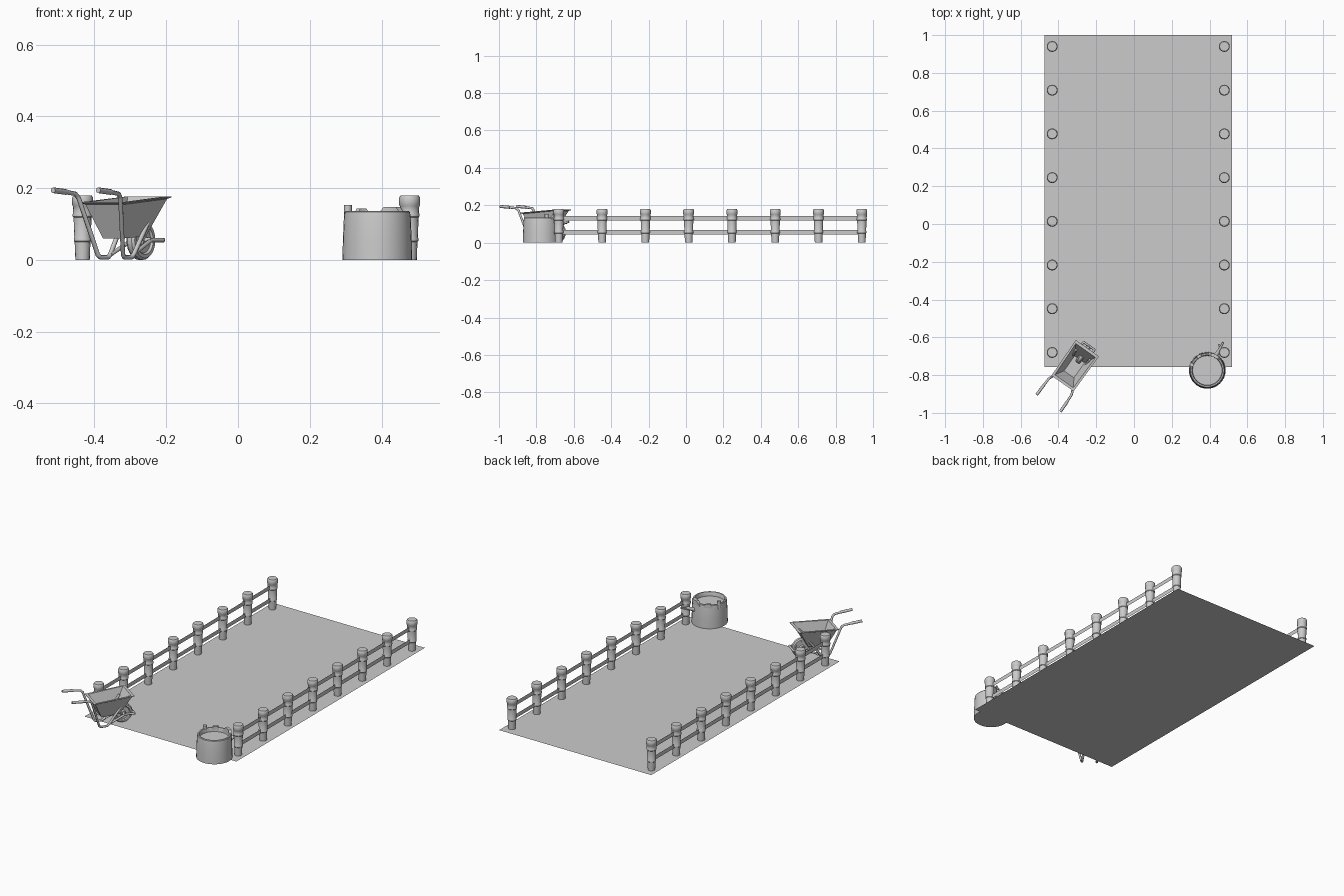
import bpy, bmesh, math
from mathutils import Vector

if "Cube" in bpy.data.objects:
    bpy.data.objects.remove(bpy.data.objects["Cube"])


def mesh_obj(name, verts, faces, smooth=None):
    me = bpy.data.meshes.new(name)
    me.from_pydata([tuple(v) for v in verts], [], faces)
    ob = bpy.data.objects.new(name, me)
    bpy.context.collection.objects.link(ob)
    bm = bmesh.new()
    bm.from_mesh(me)
    bmesh.ops.recalc_face_normals(bm, faces=bm.faces)
    bm.to_mesh(me)
    bm.free()
    if smooth:
        bpy.ops.object.select_all(action='DESELECT')
        ob.select_set(True)
        bpy.context.view_layer.objects.active = ob
        bpy.ops.object.shade_smooth_by_angle(angle=math.radians(smooth))
    return ob


def lathe(name, profile, n, at):
    """Revolve (radius, z) points around z, capping both ends."""
    verts, faces = [], []
    for r, z in profile:
        for i in range(n):
            a = 2 * math.pi * i / n
            verts.append((at[0] + r * math.cos(a), at[1] + r * math.sin(a), at[2] + z))
    for j in range(len(profile) - 1):
        for i in range(n):
            k = (i + 1) % n
            faces.append((j * n + i, j * n + k, (j + 1) * n + k, (j + 1) * n + i))
    faces.append(tuple(range(n)))
    faces.append(tuple(range((len(profile) - 1) * n, len(profile) * n)))
    return mesh_obj(name, verts, faces, 35)


def tube(name, pts, r, radii=None):
    """Round bar along a list of points."""
    cu = bpy.data.curves.new(name, 'CURVE')
    cu.dimensions = '3D'
    cu.bevel_depth = r
    cu.bevel_resolution = 2
    cu.use_fill_caps = True
    sp = cu.splines.new('POLY')
    sp.points.add(len(pts) - 1)
    for i, p in enumerate(pts):
        sp.points[i].co = (*p, 1)
        sp.points[i].radius = radii[i] if radii else 1
    ob = bpy.data.objects.new(name, cu)
    bpy.context.collection.objects.link(ob)
    return ob


# Flat ground panel
mesh_obj("ground_panel", [(-.473, -.757, 0), (.52, -.757, 0), (.52, 1, 0), (-.473, 1, 0)],
         [(0, 1, 2, 3)])

# Fences: tapered posts with binding rings, joined by flat rails
Y0, Y1, N = -.68, .94, 8
post = [(.020, 0), (.022, .05), (.0245, .053), (.0245, .06), (.023, .063),
        (.025, .118), (.0275, .121), (.0275, .128), (.026, .131),
        (.027, .15), (.029, .153), (.029, .174), (.025, .18)]
for x, side in ((-.433, "left"), (.478, "right")):
    for i in range(N):
        y = Y0 + (Y1 - Y0) * i / (N - 1)
        lathe(f"{side}_fence_post", post, 16, (x, y, 0))
    for z in (.045, .12):
        mesh_obj(f"{side}_fence_rail",
                 [(x, Y0, z), (x, Y1, z), (x, Y1, z + .024), (x, Y0, z + .024)], [(0, 1, 2, 3)])

# Wheelbarrow frame of reference: u forward, v right
F, R, O = Vector((.577, .817, 0)), Vector((.817, -.577, 0)), Vector((-.312, -.75, 0))


def W(u, v, z):
    return O + F * u + R * v + Vector((0, 0, z))


# Tub: flared open tray with a flat rim and inner wall
def ring(ub, uf, vb, vf, zb, zf):
    return [W(ub, -vb, zb), W(ub, vb, zb), W(uf, vf, zf), W(uf, -vf, zf)]


loops = [ring(-.06, .045, .036, .036, .06, .066),
         ring(-.105, .102, .064, .068, .154, .17),
         ring(-.115, .113, .072, .075, .158, .174),
         ring(-.115, .113, .072, .075, .161, .177),
         ring(-.101, .098, .060, .064, .161, .177),
         ring(-.056, .041, .032, .032, .066, .072)]
tv = [p for l in loops for p in l]
tf = [(j * 4 + i, j * 4 + (i + 1) % 4, (j + 1) * 4 + (i + 1) % 4, (j + 1) * 4 + i)
      for j in range(5) for i in range(4)]
mesh_obj("barrow_tub", tv, tf + [(0, 1, 2, 3), (20, 21, 22, 23)])

# Handles running down into feet and forward to the tub; axle arms
for s, side in ((-1, "left"), (1, "right")):
    tube(f"{side}_barrow_frame",
         [W(-.19, s * .076, .19), W(-.14, s * .074, .184), W(-.128, s * .071, .172),
          W(-.075, s * .043, .014), W(-.065, s * .041, .007), W(-.03, s * .04, .007),
          W(-.02, s * .04, .014), W(.07, s * .045, .14)], .0065)
    tube(f"{side}_barrow_grip", [W(-.243, s * .077, .194), W(-.18, s * .076, .189)], .008)
    tube(f"{side}_axle_arm", [W(-.02, s * .038, .015), W(.075, s * .032, .055),
                             W(.128, s * .036, .055)], .006)
tube("front_crossbar", [W(.128, -.039, .055), W(.128, .039, .055)], .006)
tube("wheel_axle", [W(.072, -.036, .055), W(.072, .036, .055)], .007)

# Wheel: lathed tyre with recessed disc, turned onto its axle
wheel = lathe("barrow_wheel", [(.012, -.016), (.016, -.008), (.036, -.008), (.040, -.014), (.050, -.014),
                              (.055, -.007), (.055, .007), (.050, .014), (.040, .014),
                              (.036, .008), (.016, .008), (.012, .016)], 24, (0, 0, 0))
wheel.rotation_mode = 'QUATERNION'
wheel.rotation_quaternion = R.to_track_quat('Z', 'Y')
wheel.location = W(.072, 0, .055)

# Round basin with a shallow recessed top
B = (.388, -.775, 0)
lathe("basin", [(.097, 0), (.096, .05), (.093, .12), (.091, .133), (.088, .136),
                (.081, .136), (.079, .132), (.078, .112)], 32, B)


def rim_block(name, a0, a1, r0, r1, z0, z1, n=8):
    """Arched raised segment following the basin rim."""
    v, f = [], []
    for i in range(n + 1):
        a = math.radians(a0 + (a1 - a0) * i / n)
        h = z0 + (z1 - z0) * min(1, 3 * min(i, n - i) / n + .25)
        for r, z in ((r0, z0), (r1, z0), (r1, h), (r0, h)):
            v.append((B[0] + r * math.cos(a), B[1] + r * math.sin(a), z))
    for i in range(n):
        for k in range(4):
            m = (k + 1) % 4
            f.append((i * 4 + k, i * 4 + m, i * 4 + 4 + m, i * 4 + 4 + k))
    mesh_obj(name, v, f + [(0, 1, 2, 3), tuple(range(n * 4, n * 4 + 4))], 35)


# Raised lip by the spout, and a small ear opposite
rim_block("basin_lip", 35, 90, .078, .095, .12, .148)
rim_block("basin_rear_lip", 105, 135, .078, .094, .12, .143)
tube("basin_ear", [(.306, -.745, .11), (.306, -.745, .153)], .011)

# Spout pointing back from the basin, with a forked end
tube("basin_spout", [(.43, -.70, .085), (.452, -.668, .1), (.46, -.648, .106)], .012, [1, .8, .6])
tube("spout_prong_left", [(.459, -.652, .105), (.447, -.638, .106)], .005)
tube("spout_prong_right", [(.459, -.652, .105), (.472, -.626, .112)], .006)
